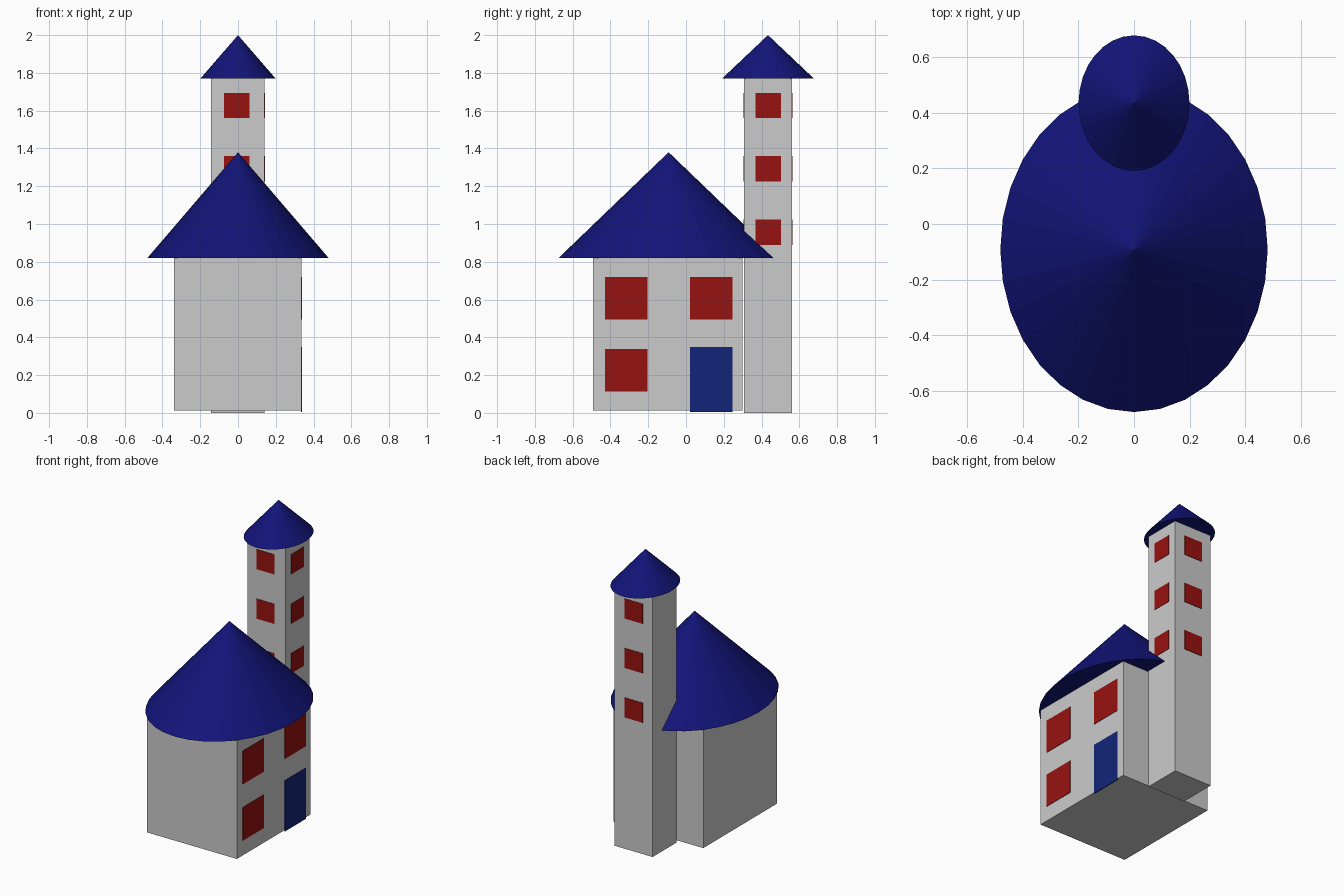
import bpy

if "Cube" in bpy.data.objects:
    bpy.data.objects.remove(bpy.data.objects["Cube"])

def material(name, rgb):
    m = bpy.data.materials.new(name)
    m.diffuse_color = (*rgb, 1)
    m.use_nodes = True
    m.node_tree.nodes["Principled BSDF"].inputs["Base Color"].default_value = m.diffuse_color
    return m

BLUE = material("roof_blue", (0.006, 0.007, 0.19))
RED = material("window_red", (0.31, 0.006, 0.005))
DOOR = material("door_blue", (0.006, 0.018, 0.19))

def box(name, x, y, z, mat=None):
    """Box from (min, max) ranges on each axis."""
    bpy.ops.mesh.primitive_cube_add(size=1, location=[(a + b) / 2 for a, b in (x, y, z)])
    o = bpy.context.object
    o.name = name
    o.scale = [b - a for a, b in (x, y, z)]
    if mat:
        o.data.materials.append(mat)
    return o

def roof(name, y, rx, ry, z0, z1):
    """Oval 32-sided cone."""
    bpy.ops.mesh.primitive_cone_add(vertices=32, radius1=1, radius2=0, depth=1,
                                    location=(0, y, (z0 + z1) / 2))
    o = bpy.context.object
    o.name = name
    o.scale = (rx, ry, z1 - z0)
    o.data.materials.append(BLUE)

# Walls
HX, TX = 0.336, 0.141           # right faces of house and tower
TY0, TY1 = 0.307, 0.561         # front and back faces of tower
box("house_walls", (-0.338, HX), (-0.492, 0.298), (0.012, 0.822))
box("tower_walls", (-0.143, TX), (TY0, TY1), (0, 1.77))

# Roofs
roof("house_roof", -0.092, 0.48, 0.583, 0.82, 1.38)
roof("tower_roof", 0.434, 0.199, 0.243, 1.77, 2.0)

# Thin panels, half sunk into the walls
T = 0.003
hx = (HX - T, HX + T)
left, right = (-0.43, -0.205), (0.02, 0.245)
low, high = (0.113, 0.338), (0.495, 0.72)
for i, (y, z) in enumerate([(left, low), (left, high), (right, high)]):
    box(f"house_window_{i}", hx, y, z, RED)
box("door", hx, right, (0.004, 0.348), DOOR)

# Tower windows: three levels on front, back and right faces
for i, z0 in enumerate((0.89, 1.225, 1.56)):
    z = (z0, z0 + 0.134)
    box(f"tower_window_front_{i}", (-0.075, 0.06), (TY0 - T, TY0 + T), z, RED)
    box(f"tower_window_back_{i}", (-0.07, 0.065), (TY1 - T, TY1 + T), z, RED)
    box(f"tower_window_right_{i}", (TX - T, TX + T), (0.368, 0.502), z, RED)
